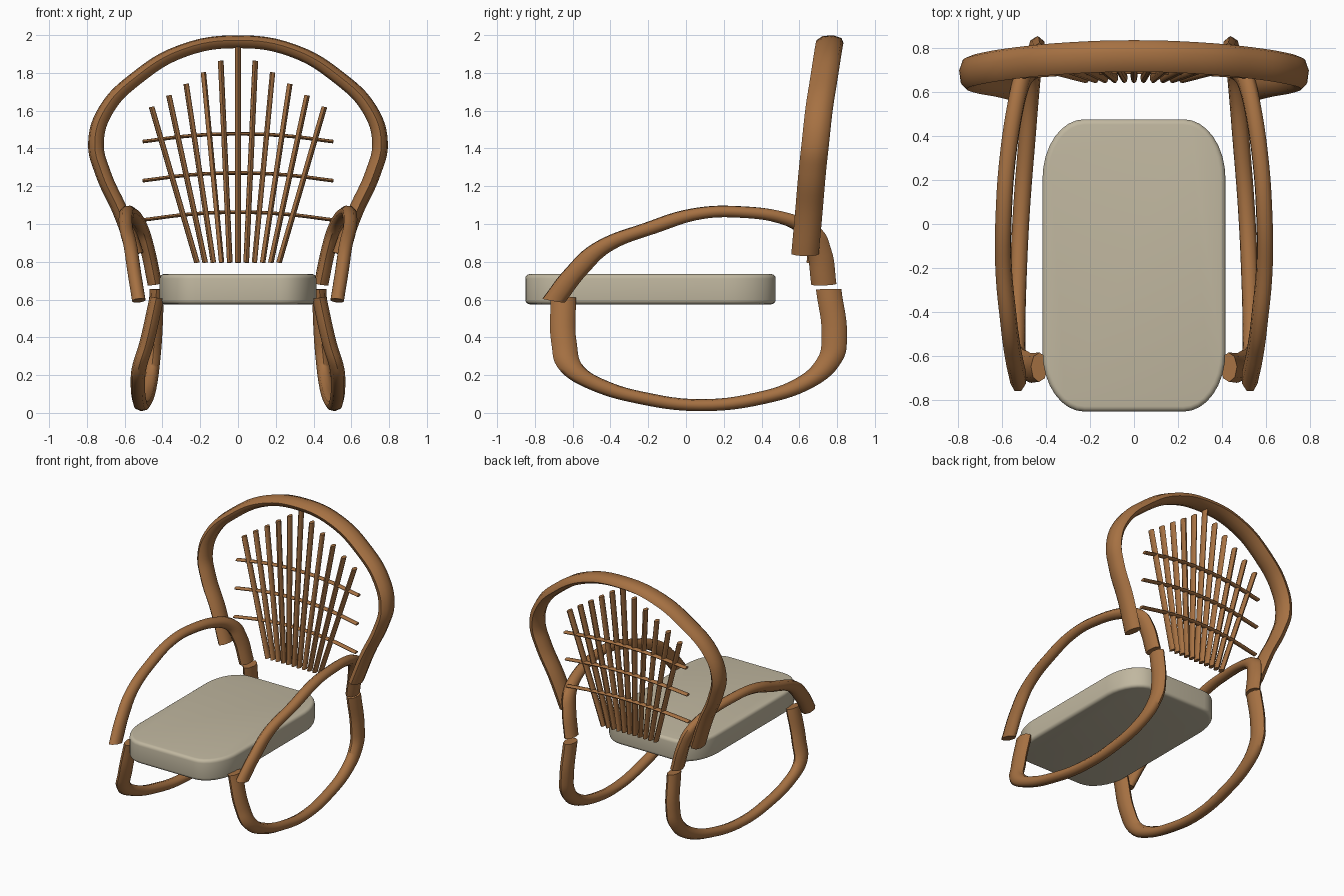
import bpy, bmesh, math
from mathutils import Vector

cube = bpy.data.objects.get("Cube")
if cube:
    bpy.data.objects.remove(cube)

# Canes are round tubes stretched sideways and front to back
STRETCH = Vector((1.2, 2.1, 1.0))


def material(name, color):
    mat = bpy.data.materials.new(name)
    mat.use_nodes = True
    mat.diffuse_color = (*color, 1)
    mat.node_tree.nodes["Principled BSDF"].inputs["Base Color"].default_value = (*color, 1)
    return mat


wood = material("warm brown wood", (0.38, 0.165, 0.055))
fabric = material("beige fabric", (0.53, 0.475, 0.35))


def cane(name, points, radius):
    """Smooth bent cane through the points, with closed ends."""
    curve = bpy.data.curves.new(name, "CURVE")
    curve.dimensions = "3D"
    curve.bevel_depth = radius
    curve.bevel_resolution = 2
    curve.resolution_u = 6
    curve.use_fill_caps = True
    spline = curve.splines.new("BEZIER")
    spline.bezier_points.add(len(points) - 1)
    for knot, p in zip(spline.bezier_points, points):
        knot.co = [c / s for c, s in zip(p, STRETCH)]
        knot.handle_left_type = knot.handle_right_type = "AUTO"
    obj = bpy.data.objects.new(name, curve)
    obj.scale = STRETCH
    curve.materials.append(wood)
    bpy.context.collection.objects.link(obj)
    # Turn the curve into a mesh with the stretch applied
    bpy.ops.object.select_all(action="DESELECT")
    obj.select_set(True)
    bpy.context.view_layer.objects.active = obj
    bpy.ops.object.convert(target="MESH")
    bpy.ops.object.transform_apply(location=False, rotation=False, scale=True)
    bpy.ops.object.shade_smooth_by_angle(angle=math.radians(60))
    return obj


# Back hoop: half outline from the lower end up to the crown, then mirrored
half = [(0.54, 0.63, 0.84), (0.62, 0.65, 1.06), (0.715, 0.668, 1.27),
        (0.752, 0.685, 1.43), (0.695, 0.705, 1.61), (0.54, 0.73, 1.77),
        (0.29, 0.753, 1.918)]
mirrored = [(-x, y, z) for x, y, z in reversed(half)]
cane("back_hoop", half + [(0, 0.762, 1.965)] + mirrored, 0.035)

# Armrests and rockers, one pair on each side
arm = [(0.525, -0.70, 0.595), (0.55, -0.58, 0.75), (0.57, -0.43, 0.885),
       (0.592, -0.19, 0.978), (0.59, 0.07, 1.056), (0.575, 0.28, 1.064),
       (0.54, 0.52, 1.03), (0.51, 0.645, 0.97), (0.48, 0.70, 0.87),
       (0.44, 0.73, 0.68)]
rocker = [(0.43, -0.65, 0.61), (0.485, -0.645, 0.365), (0.525, -0.60, 0.23),
          (0.53, -0.46, 0.145), (0.525, -0.24, 0.08), (0.51, 0.07, 0.041),
          (0.485, 0.39, 0.077), (0.465, 0.63, 0.16), (0.45, 0.76, 0.28),
          (0.44, 0.785, 0.40), (0.43, 0.755, 0.655)]
for side, label in ((1, "left"), (-1, "right")):
    cane(label + "_armrest", [(side * x, y, z) for x, y, z in arm], 0.032)
    cane(label + "_rocker", [(side * x, y, z) for x, y, z in rocker], 0.032)


def back_y(z):
    """Depth of the leaning back at a given height."""
    return 0.665 + 0.075 * (z - 0.8)


# Fan of slats, tallest in the middle
for i in range(-5, 6):
    top = 1.925 - 0.061 * abs(i) if i else 1.945
    cane(f"back_slat_{i + 6}",
         [(0.0434 * i, back_y(0.795), 0.795), (0.0915 * i, back_y(top), top)], 0.0125)

# Bowed crossbars behind the slats
for i, z in enumerate((1.062, 1.27, 1.477)):
    y = back_y(z) + 0.016
    cane(f"back_crossbar_{i + 1}",
         [(x, y - 0.08 * x * x, z - 0.16 * x * x) for x in (-0.505, -0.25, 0, 0.25, 0.505)],
         0.0095)

# Seat cushion: rounded rectangle, extruded and softened at the rims
HALF_X, HALF_Y, MID_Y = 0.415, 0.663, -0.188
CORNER_X, CORNER_Y = 0.19, 0.27
bm = bmesh.new()
outline = []
for quarter, (sx, sy) in enumerate(((1, 1), (-1, 1), (-1, -1), (1, -1))):
    for step in range(9):
        a = math.radians(90) * (quarter + step / 8)
        outline.append(bm.verts.new((sx * (HALF_X - CORNER_X) + CORNER_X * math.cos(a),
                                     MID_Y + sy * (HALF_Y - CORNER_Y) + CORNER_Y * math.sin(a),
                                     0.575)))
base = bm.faces.new(outline)
lift = bmesh.ops.extrude_face_region(bm, geom=[base])
bmesh.ops.translate(bm, vec=(0, 0, 0.16),
                    verts=[v for v in lift["geom"] if isinstance(v, bmesh.types.BMVert)])
bmesh.ops.recalc_face_normals(bm, faces=bm.faces)
rims = [e for e in bm.edges if abs(e.verts[0].co.z - e.verts[1].co.z) < 0.001]
bmesh.ops.bevel(bm, geom=rims, offset=0.024, segments=4, profile=0.5, affect="EDGES")
mesh = bpy.data.meshes.new("seat_cushion")
bm.to_mesh(mesh)
bm.free()
mesh.materials.append(fabric)
cushion = bpy.data.objects.new("seat_cushion", mesh)
bpy.context.collection.objects.link(cushion)
bpy.ops.object.select_all(action="DESELECT")
cushion.select_set(True)
bpy.context.view_layer.objects.active = cushion
bpy.ops.object.shade_smooth_by_angle(angle=math.radians(35))
